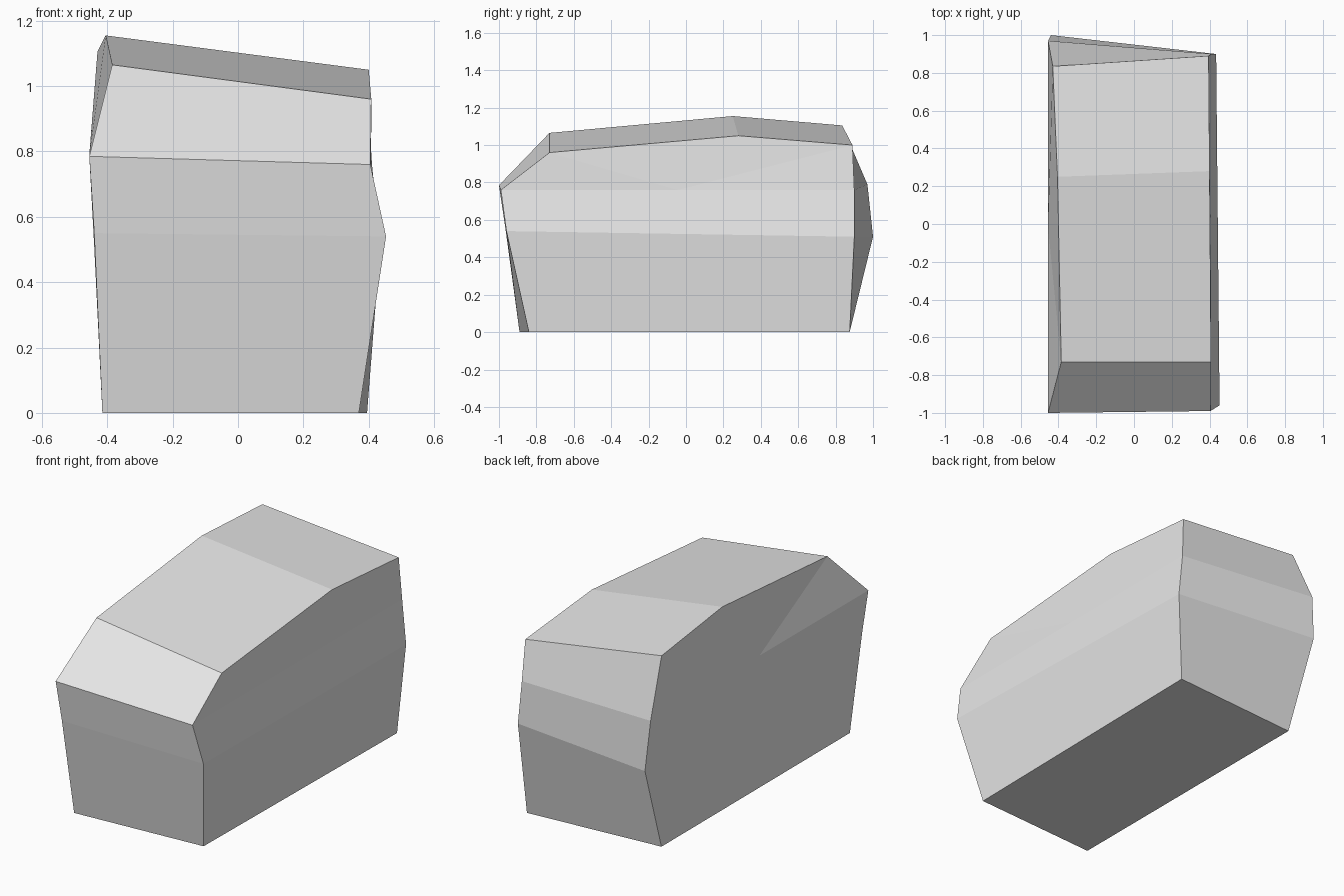
import bpy
import bmesh

cube = bpy.data.objects.get("Cube")
if cube:
    bpy.data.objects.remove(cube, do_unlink=True)

# One flat grey for the whole stone
grey = bpy.data.materials.new("stone_grey")
grey.use_nodes = True
grey.diffuse_color = (0.8, 0.8, 0.8, 1)
grey.node_tree.nodes["Principled BSDF"].inputs["Base Color"].default_value = (0.8, 0.8, 0.8, 1)

# Side outlines, from front foot over the ridge to back foot
right_outline = [
    (-0.415, -0.89, 0), (-0.44, -0.965, 0.55), (-0.455, -1.0, 0.785),
    (-0.385, -0.73, 1.065), (-0.405, 0.25, 1.155), (-0.43, 0.835, 1.105),
    (-0.455, 0.97, 0.79), (-0.44, 1.0, 0.51), (-0.415, 0.815, 0)]
left_outline = [
    (0.37, -0.84, 0), (0.453, -0.96, 0.54), (0.405, -0.99, 0.76),
    (0.408, -0.73, 0.96), (0.40, 0.28, 1.05), (0.395, 0.89, 1.0),
    (0.41, 0.9, 0.76), (0.435, 0.9, 0.51), (0.395, 0.875, 0)]

bm = bmesh.new()


def add_side(outline):
    """Wall of three stacked bands, the top one fanned from its middle."""
    verts = [bm.verts.new(p) for p in outline]
    a, b, c, brow, ridge, rear, d, e, f = verts
    middle = bm.verts.new((c.co + d.co) / 2)
    bm.faces.new((a, b, e, f))
    bm.faces.new((b, c, middle, d, e))
    for tri in ((c, brow, middle), (brow, ridge, middle),
                (ridge, rear, middle), (rear, d, middle)):
        bm.faces.new(tri)
    return verts


right = add_side(right_outline)
left = add_side(left_outline)

# Front, roof, back and underside strips joining both walls
count = len(right)
for i in range(count):
    j = (i + 1) % count
    bm.faces.new((right[i], right[j], left[j], left[i]))

bmesh.ops.recalc_face_normals(bm, faces=bm.faces)
mesh = bpy.data.meshes.new("stone_block")
bm.to_mesh(mesh)
bm.free()
mesh.materials.append(grey)
block = bpy.data.objects.new("stone_block", mesh)
bpy.context.collection.objects.link(block)
